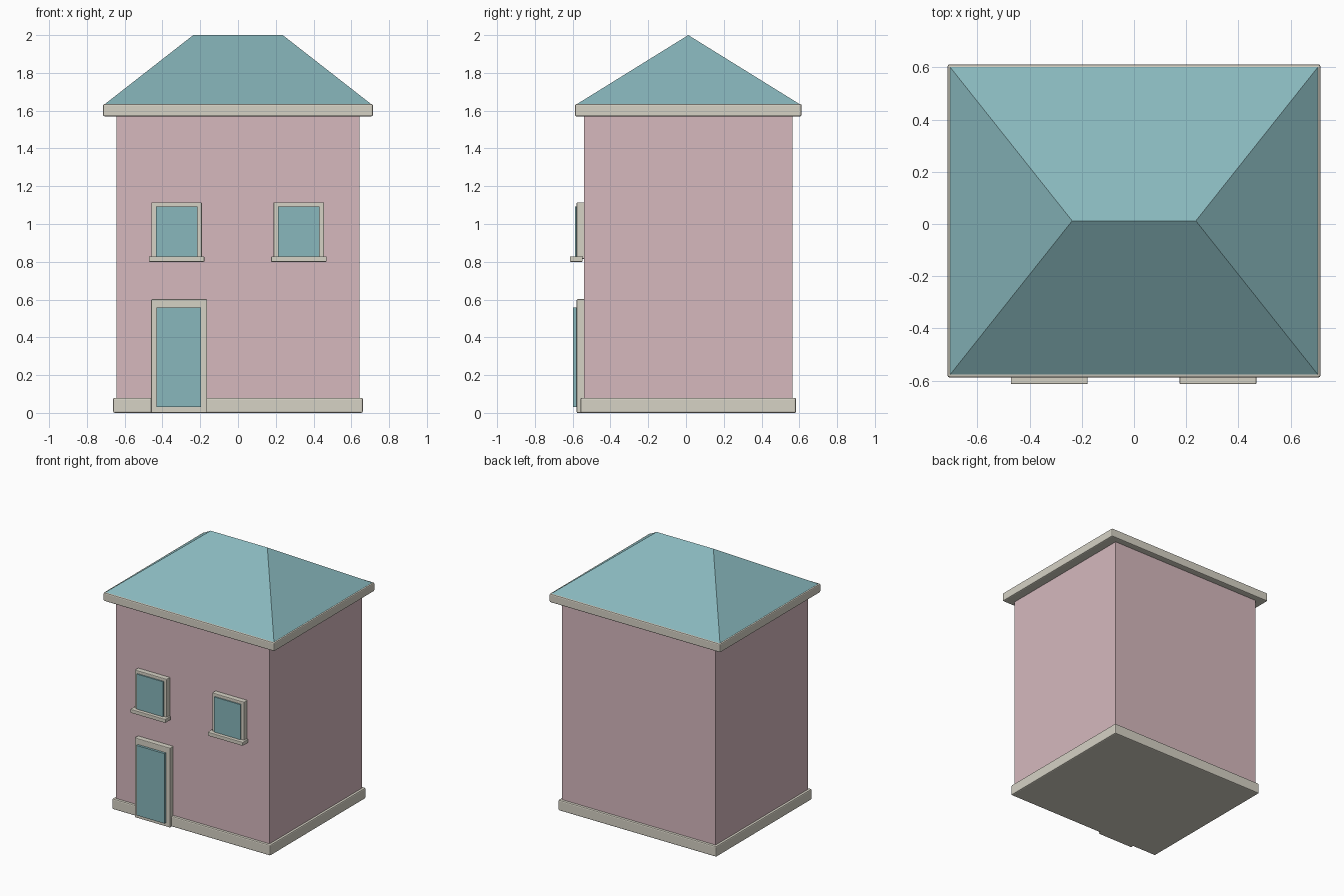
import bpy, bmesh

if "Cube" in bpy.data.objects:
    bpy.data.objects.remove(bpy.data.objects["Cube"])

CY = 0.012  # house body is set slightly back because of the sills


def material(name, rgb):
    m = bpy.data.materials.new(name)
    lin = [((c / 255 + 0.055) / 1.055) ** 2.4 for c in rgb]
    m.diffuse_color = (*lin, 1)
    m.use_nodes = True
    m.node_tree.nodes["Principled BSDF"].inputs["Base Color"].default_value = m.diffuse_color
    return m


PINK = material("wall pink", (214, 185, 190))
CREAM = material("trim cream", (214, 210, 197))
TEAL = material("teal", (136, 183, 188))


def finish(name, bm, mat, bevel):
    mesh = bpy.data.meshes.new(name)
    bmesh.ops.recalc_face_normals(bm, faces=bm.faces)
    bm.to_mesh(mesh)
    bm.free()
    mesh.materials.append(mat)
    ob = bpy.data.objects.new(name, mesh)
    bpy.context.collection.objects.link(ob)
    if bevel:
        b = ob.modifiers.new("soft edge", "BEVEL")
        b.width, b.segments, b.limit_method = bevel, 2, "ANGLE"
    return ob


def box(name, x, y, z, mat, bevel=0.0):
    bm = bmesh.new()
    bmesh.ops.create_cube(bm, size=1)
    for v in bm.verts:
        v.co = [r[0] if c < 0 else r[1] for c, r in zip(v.co, (x, y, z))]
    return finish(name, bm, mat, bevel)


def block(name, hx, hy, z, mat, bevel=0.0):
    return box(name, (-hx, hx), (CY - hy, CY + hy), z, mat, bevel)


# Body, plinth and eave
block("walls", 0.643, 0.553, (0.002, 1.6), PINK)
block("plinth", 0.661, 0.571, (0, 0.08), CREAM, 0.008)
block("eave", 0.715, 0.6, (1.57, 1.635), CREAM, 0.008)

# Hipped roof with a short ridge
bm = bmesh.new()
base = [bm.verts.new((sx * 0.711, CY + sy * 0.597, 1.63))
        for sx, sy in ((-1, -1), (1, -1), (1, 1), (-1, 1))]
left, right = (bm.verts.new((x, CY, 2)) for x in (-0.237, 0.237))
a, b, c, d = base
for f in ((a, b, right, left), (b, c, right), (c, d, left, right), (d, a, left), (d, c, b, a)):
    bm.faces.new(f)
finish("roof", bm, TEAL, 0)

# Door
box("door_frame", (-0.46, -0.163), (-0.579, -0.53), (0, 0.602), CREAM, 0.005)
box("door_panel", (-0.431, -0.196), (-0.597, -0.57), (0.03, 0.558), TEAL)

# Two upper windows
for side, cx in (("left", -0.325), ("right", 0.322)):
    box(side + "_window_frame", (cx - 0.134, cx + 0.134), (-0.579, -0.53), (0.815, 1.115), CREAM, 0.005)
    box(side + "_window_pane", (cx - 0.11, cx + 0.11), (-0.588, -0.57), (0.825, 1.093), TEAL)
    box(side + "_window_sill", (cx - 0.147, cx + 0.147), (-0.614, -0.547), (0.8, 0.828), CREAM, 0.004)
